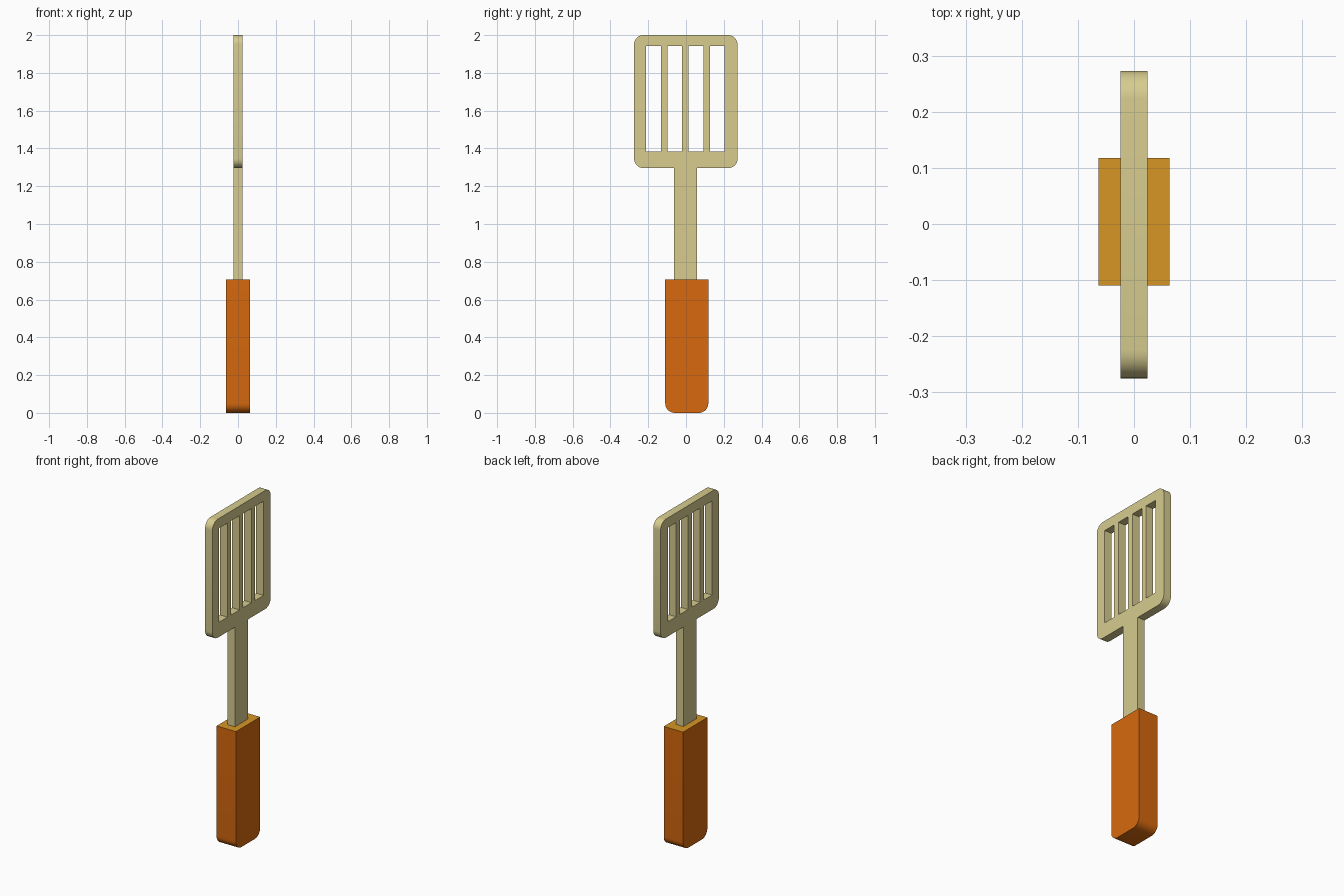
import bpy, bmesh, math
from mathutils import Matrix

if "Cube" in bpy.data.objects:
    bpy.data.objects.remove(bpy.data.objects["Cube"])


def material(name, srgb):
    m = bpy.data.materials.new(name)
    m.diffuse_color = [((c / 255 + 0.055) / 1.055) ** 2.4 for c in srgb] + [1.0]
    m.use_nodes = True
    m.node_tree.nodes["Principled BSDF"].inputs["Base Color"].default_value = m.diffuse_color
    return m


def outline(corners, steps=8):
    """Points of a polygon given as (y, z, radius), rounding right-angled corners."""
    pts = []
    n = len(corners)
    for i, (y, z, r) in enumerate(corners):
        if r == 0:
            pts.append((y, z))
            continue
        py, pz, _ = corners[i - 1]
        ny, nz, _ = corners[(i + 1) % n]
        lp, ln = math.hypot(py - y, pz - z), math.hypot(ny - y, nz - z)
        a = ((py - y) / lp * r, (pz - z) / lp * r)
        b = ((ny - y) / ln * r, (nz - z) / ln * r)
        for k in range(steps + 1):
            t = math.pi / 2 * k / steps
            u, v = 1 - math.sin(t), 1 - math.cos(t)
            pts.append((y + a[0] * u + b[0] * v, z + a[1] * u + b[1] * v))
    return pts


def slab(name, loops, half, mats):
    """Filled 2D curve (first loop outside, others holes) extruded along x."""
    cu = bpy.data.curves.new(name + "_profile", 'CURVE')
    cu.dimensions = '2D'
    cu.fill_mode = 'BOTH'
    cu.extrude = half
    for loop in loops:
        sp = cu.splines.new('POLY')
        sp.points.add(len(loop) - 1)
        for p, (y, z) in zip(sp.points, loop):
            p.co = (y, z, 0, 1)
        sp.use_cyclic_u = True
    tmp = bpy.data.objects.new(name + "_profile", cu)
    bpy.context.collection.objects.link(tmp)
    bpy.context.view_layer.update()
    deps = bpy.context.evaluated_depsgraph_get()
    me = bpy.data.meshes.new_from_object(tmp.evaluated_get(deps))
    bpy.data.objects.remove(tmp)
    bm = bmesh.new()
    bm.from_mesh(me)
    # local x, y, z become world y, z, x
    bm.transform(Matrix(((0, 0, 1, 0), (1, 0, 0, 0), (0, 1, 0, 0), (0, 0, 0, 1))))
    bmesh.ops.remove_doubles(bm, verts=bm.verts, dist=1e-5)
    bmesh.ops.recalc_face_normals(bm, faces=bm.faces)
    bm.to_mesh(me)
    bm.free()
    me.name = name
    me.materials.clear()
    for m in mats:
        me.materials.append(m)
    ob = bpy.data.objects.new(name, me)
    bpy.context.collection.objects.link(ob)
    bpy.ops.object.select_all(action='DESELECT')
    ob.select_set(True)
    bpy.context.view_layer.objects.active = ob
    bpy.ops.object.shade_smooth_by_angle(angle=math.radians(35))
    return ob


pale = material("pale_wood", (215, 204, 143))
orange = material("orange_grip", (215, 105, 14))
ochre = material("ochre_grip_end", (215, 150, 37))

# Slotted blade and neck in one piece
R = 0.05
body = outline([(-0.063, 0.695, 0), (0.059, 0.695, 0), (0.059, 1.296, 0),
                (0.273, 1.296, R), (0.273, 2.0, R), (-0.275, 2.0, R),
                (-0.275, 1.296, R), (-0.063, 1.296, 0)])
slots = []
for i in range(4):
    y0 = -0.211 + i * 0.1127
    slots.append([(y0, 1.383), (y0 + 0.078, 1.383), (y0 + 0.078, 1.942), (y0, 1.942)])
slab("slotted_blade", [body] + slots, 0.024, [pale])

# Grip with rounded lower corners and a lighter top end
grip = outline([(-0.11, 0, R), (0.118, 0, R), (0.118, 0.705, 0), (-0.11, 0.705, 0)])
handle = slab("handle", [grip], 0.0635, [orange, ochre])
for f in handle.data.polygons:
    f.material_index = 1 if f.normal.z > 0.9 else 0
